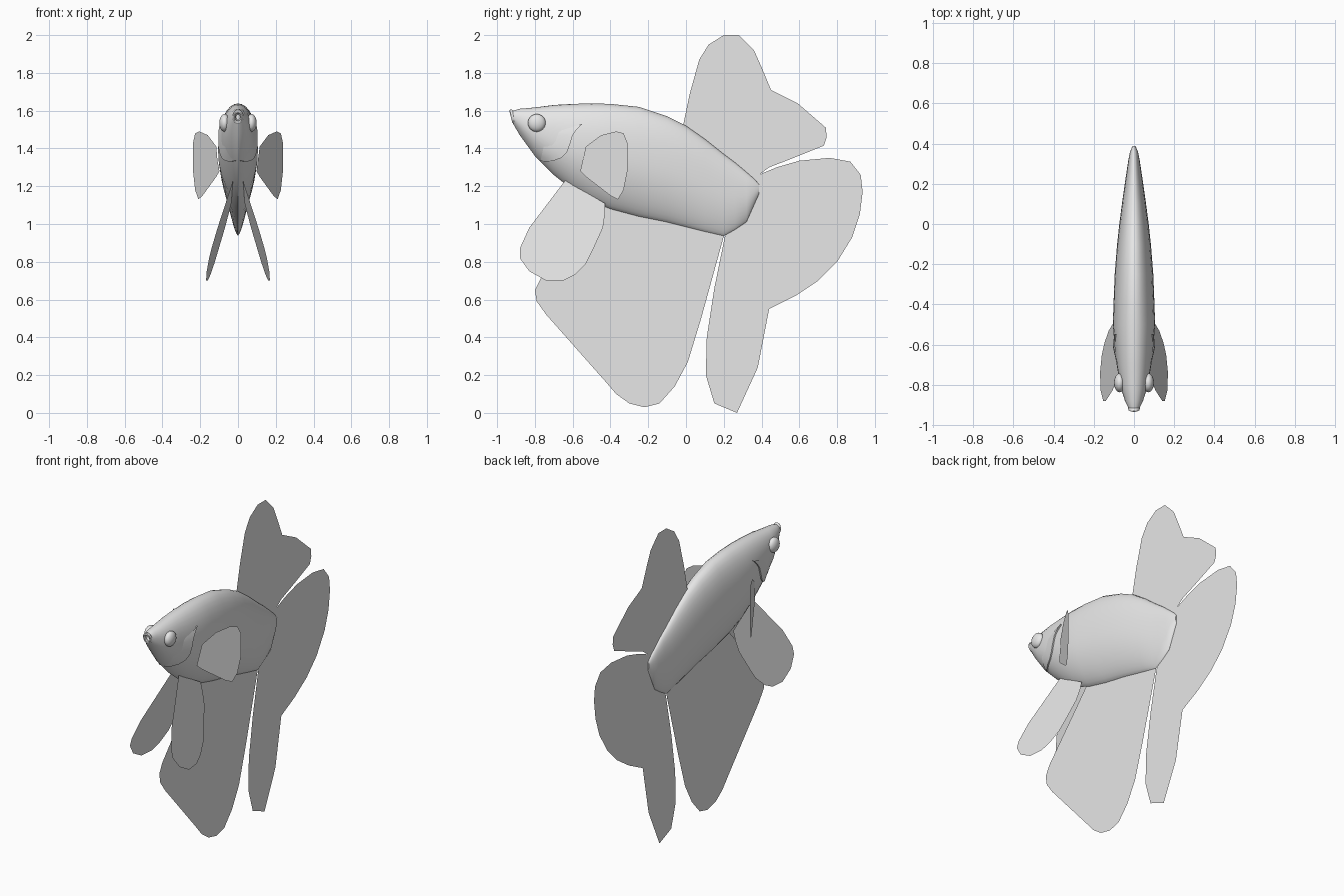
import bpy
import bmesh
from math import cos, sin, pi
from mathutils import Vector

default_cube = bpy.data.objects.get("Cube")
if default_cube:
    bpy.data.objects.remove(default_cube, do_unlink=True)

# One plain grey for the whole fish
grey = bpy.data.materials.new("pale_grey")
grey.use_nodes = True
colour = (0.8, 0.8, 0.8, 1)
grey.diffuse_color = colour
grey.node_tree.nodes["Principled BSDF"].inputs["Base Color"].default_value = colour


def finish(name, bm, smooth=True):
    """Turn a bmesh into a named object with the shared material."""
    mesh = bpy.data.meshes.new(name)
    bm.to_mesh(mesh)
    bm.free()
    mesh.materials.append(grey)
    obj = bpy.data.objects.new(name, mesh)
    bpy.context.collection.objects.link(obj)
    if smooth:
        bpy.ops.object.select_all(action="DESELECT")
        obj.select_set(True)
        bpy.context.view_layer.objects.active = obj
        bpy.ops.object.shade_smooth_by_angle(angle=pi / 4)
    return obj


def bridge(bm, rings, closed=True):
    """Join successive rows of vertices with quads."""
    for first, second in zip(rings, rings[1:]):
        count = len(first)
        for i in range(count if closed else count - 1):
            j = (i + 1) % count
            bm.faces.new((first[i], first[j], second[j], second[i]))


# Body stations: y, top, bottom, half width
STATIONS = [
    (-.915, 1.60, 1.53, .028), (-.88, 1.61, 1.47, .045),
    (-.8, 1.617, 1.36, .07), (-.7, 1.63, 1.26, .086),
    (-.6, 1.636, 1.18, .097), (-.5, 1.638, 1.12, .105),
    (-.4, 1.636, 1.08, .102), (-.25, 1.62, 1.04, .096),
    (-.1, 1.57, 1.01, .084), (0, 1.52, .985, .073),
    (.1, 1.45, .96, .06), (.2, 1.37, .937, .046),
    (.26, 1.325, .97, .037), (.32, 1.275, 1.01, .028),
    (.36, 1.24, 1.1, .02), (.387, 1.21, 1.16, .008),
]


def profile(s):
    """Relative half width from belly (-1) to back (1)."""
    a = min(abs(s), 1)
    return (1 - a ** 2.5) ** .5 if s > 0 else (1 - a ** 1.9) ** .75


def half_width(y, z):
    """Half width of the body surface at a side-on position."""
    for a, b in zip(STATIONS, STATIONS[1:]):
        if a[0] <= y <= b[0]:
            f = (y - a[0]) / (b[0] - a[0])
            _, top, low, wide = [p + (q - p) * f for p, q in zip(a, b)]
            return wide * profile((2 * z - top - low) / (top - low))
    return 0


# Body loft with a recessed mouth
def body_ring(bm, station, sides=36):
    y, top, low, wide = station
    ring = []
    for i in range(sides):
        t = 2 * pi * i / sides
        side = 1 if i < sides / 2 else -1
        x = side * wide * profile(cos(t))
        ring.append(bm.verts.new((x, y, (top + low + (top - low) * cos(t)) / 2)))
    return ring


bm = bmesh.new()
throat = (-.89, 1.58, 1.55, .01)
rings = [body_ring(bm, s) for s in [throat] + STATIONS]
bridge(bm, rings)
bm.faces.new(rings[0])
bm.faces.new(rings[-1])
bmesh.ops.recalc_face_normals(bm, faces=bm.faces)
finish("body", bm)

# Lips: a small tilted oval ring
bm = bmesh.new()
rings = []
for i in range(24):
    a = 2 * pi * i / 24
    ring = []
    for j in range(8):
        b = 2 * pi * j / 8
        r = 1 + .35 * cos(b)
        height = .03 * r * cos(a)
        ring.append(bm.verts.new((.022 * r * sin(a), -.917 - height * .25 + .01 * sin(b), 1.567 + height)))
    rings.append(ring)
bridge(bm, rings + rings[:1])
bmesh.ops.recalc_face_normals(bm, faces=bm.faces)
finish("lips", bm)

# Fin outlines, side-on as y, z
DORSAL = [
    (-.02, 1.5), (.02, 1.69), (.07, 1.87), (.12, 1.95), (.2, 2), (.28, 2),
    (.36, 1.92), (.4, 1.83), (.45, 1.71), (.59, 1.64), (.74, 1.51),
    (.745, 1.46), (.73, 1.415), (.57, 1.35), (.44, 1.3), (.36, 1.24), (.3, 1.2),
]
TAIL = [
    (.3, 1.2), (.36, 1.25), (.48, 1.3), (.6, 1.335), (.76, 1.35), (.87, 1.33),
    (.925, 1.26), (.935, 1.17), (.92, 1.05), (.88, .93), (.8, .8), (.7, .7),
    (.58, .62), (.44, .55), (.38, .24), (.27, 0), (.15, .05), (.105, .2),
    (.11, .4), (.15, .66), (.205, .93), (.25, 1.05),
]
ANAL = [
    (-.41, 1.12), (-.77, .71), (-.8, .65), (-.79, .59), (-.74, .52),
    (-.58, .38), (-.5, .27), (-.43, .17), (-.37, .1), (-.3, .05), (-.22, .03),
    (-.14, .05), (-.06, .14), (.01, .27), (.08, .5), (.2, .935), (.15, 1),
]
PELVIC = [
    (-.64, 1.23), (-.83, .98), (-.88, .87), (-.88, .82), (-.83, .75),
    (-.74, .7), (-.65, .7), (-.59, .73), (-.53, .79), (-.49, .87),
    (-.44, .98), (-.43, 1.05), (-.43, 1.11),
]
PECTORAL = [
    (-.56, 1.28), (-.53, 1.25), (-.4, 1.15), (-.36, 1.13), (-.33, 1.18),
    (-.31, 1.28), (-.31, 1.43), (-.33, 1.48), (-.37, 1.49), (-.45, 1.47),
    (-.53, 1.41), (-.54, 1.34),
]


def fin(name, outline, offset=lambda y, z: 0):
    """Make a thin sheet whose sideways position follows a rule."""
    bm = bmesh.new()
    bm.faces.new([bm.verts.new((offset(y, z), y, z)) for y, z in outline])
    bmesh.ops.triangulate(bm, faces=bm.faces)
    finish(name, bm)


fin("dorsal_fin", DORSAL)
fin("tail_fin", TAIL)
fin("anal_fin", ANAL)

# Rear edge of the gill cover
GILL = [(-.77, 1.335), (-.74, 1.33), (-.7, 1.335), (-.66, 1.35),
        (-.63, 1.38), (-.615, 1.42), (-.6, 1.47), (-.58, 1.5), (-.55, 1.53)]

for side, label in ((1, "left"), (-1, "right")):
    fin(label + "_pelvic_fin", PELVIC,
        lambda y, z: side * (.04 + (1.2 - z) * .25 - (y + .7) * .1))
    fin(label + "_pectoral_fin", PECTORAL,
        lambda y, z: side * (.098 + (y + .56) * .56))

    # Eye: flattened ball set into the head
    bm = bmesh.new()
    bmesh.ops.create_uvsphere(bm, u_segments=24, v_segments=16, radius=.047)
    bmesh.ops.scale(bm, vec=(.6, 1, 1), verts=bm.verts)
    bmesh.ops.translate(bm, vec=(side * .071, -.79, 1.535), verts=bm.verts)
    finish(label + "_eye", bm)

    # Gill cover: a raised flap that fades into the cheek
    bm = bmesh.new()
    centre = Vector((-.74, 1.47))
    rows = []
    for step in range(6):
        fade = step / 5
        row = []
        for point in GILL:
            y, z = Vector(point).lerp(centre, fade * .7)
            lift = .009 * (1 - fade) - .002 * fade
            row.append(bm.verts.new((side * (half_width(y, z) + lift), y, z)))
        rows.append(row)
    # Turn the edge back into the body
    inner = [bm.verts.new((side * (half_width(y, z) - .004), y, z)) for y, z in GILL]
    bridge(bm, [inner] + rows, closed=False)
    bmesh.ops.recalc_face_normals(bm, faces=bm.faces)
    finish(label + "_gill_cover", bm)
